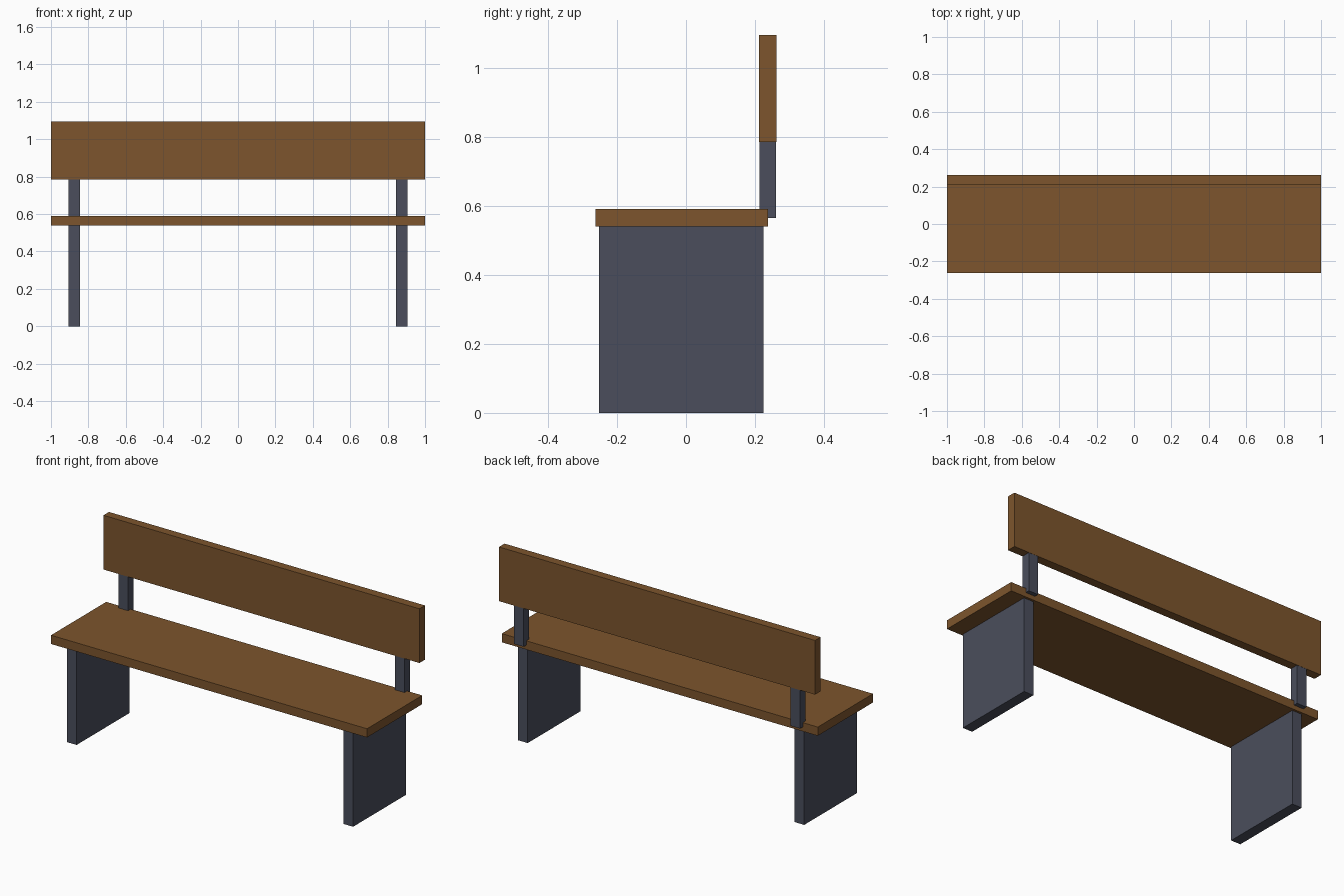
import bpy
from mathutils import Vector

cube = bpy.data.objects.get("Cube")
if cube:
    bpy.data.objects.remove(cube, do_unlink=True)


def make_material(name, rgb):
    mat = bpy.data.materials.new(name)
    mat.use_nodes = True
    color = (*rgb, 1.0)
    mat.diffuse_color = color
    mat.node_tree.nodes["Principled BSDF"].inputs["Base Color"].default_value = color
    return mat


def make_box(name, low, high, mat):
    """Axis-aligned box between two opposite corners."""
    low, high = Vector(low), Vector(high)
    bpy.ops.mesh.primitive_cube_add(size=1, location=(low + high) / 2)
    obj = bpy.context.object
    obj.name = name
    obj.scale = high - low
    bpy.ops.object.transform_apply(location=False, rotation=False, scale=True)
    obj.data.materials.append(mat)
    return obj


wood = make_material("brown wood", (0.205, 0.091, 0.026))
metal = make_material("slate grey", (0.069, 0.076, 0.107))

# Planks
make_box("seat", (-1, -0.262, 0.54), (1, 0.237, 0.59), wood)
make_box("backrest", (-1, 0.212, 0.785), (1, 0.262, 1.095), wood)

# Panel legs and backrest posts, one pair per side
inner, outer = 0.845, 0.905
for side, sign in (("left", 1), ("right", -1)):
    x0, x1 = sorted((sign * inner, sign * outer))
    make_box(side + "_leg", (x0, -0.252, 0), (x1, 0.224, 0.54), metal)
    # Posts sit a hair inside the backrest faces
    make_box(side + "_post", (x0, 0.213, 0.565), (x1, 0.261, 0.92), metal)
